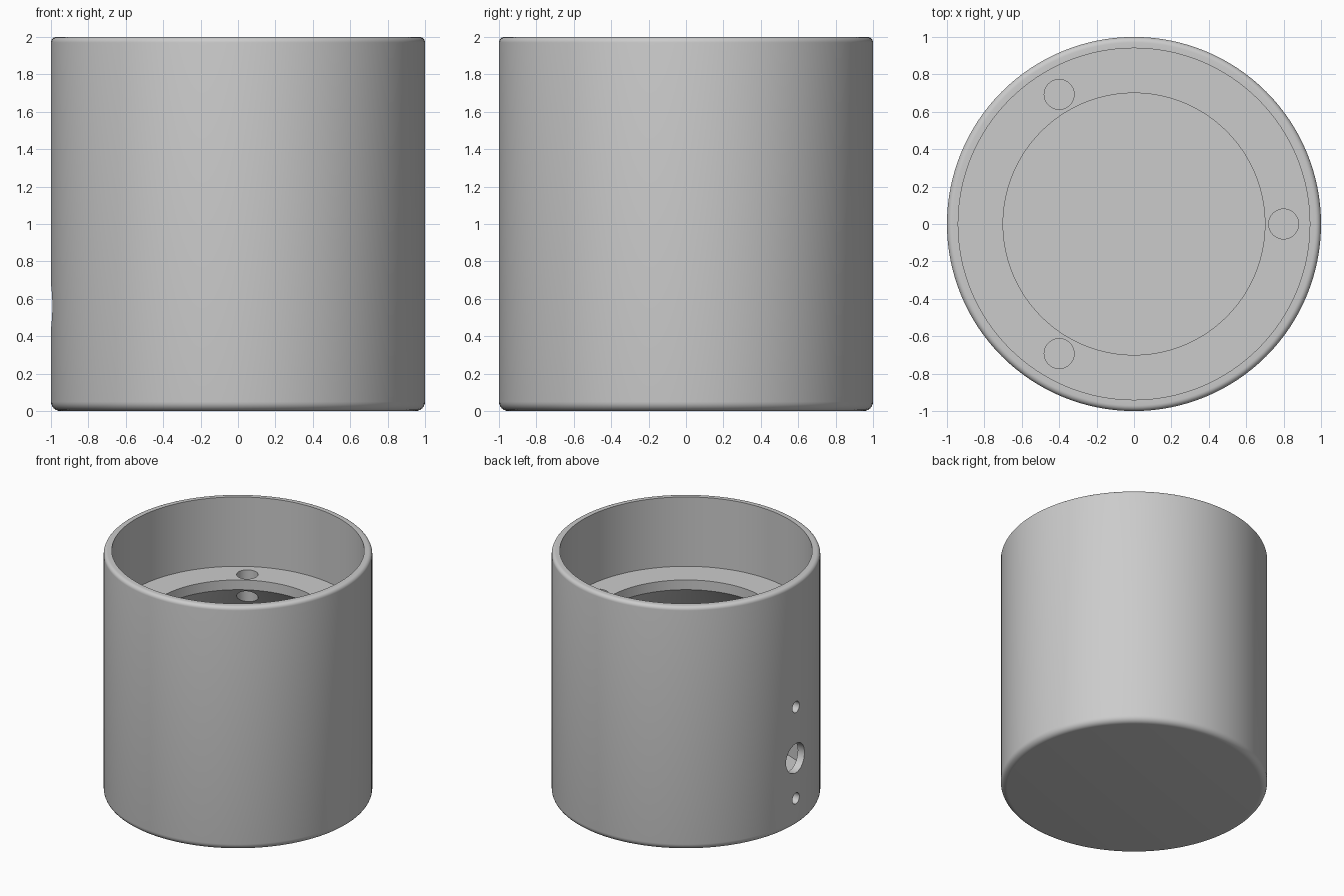
import bpy
import bmesh
import math
from mathutils import Vector

SEGMENTS = 128

cube = bpy.data.objects.get("Cube")
if cube:
    bpy.data.objects.remove(cube, do_unlink=True)

grey = bpy.data.materials.new("plain_grey")
grey.use_nodes = True
colour = (0.6, 0.6, 0.6, 1)
grey.diffuse_color = colour
grey.node_tree.nodes["Principled BSDF"].inputs["Base Color"].default_value = colour


def fillet(r, z, radius, start, steps=6):
    """Quarter-circle profile points round the centre (r, z)."""
    angles = [math.radians(start + 90 * i / steps) for i in range(steps + 1)]
    return [(r + radius * math.cos(a), z + radius * math.sin(a)) for a in angles]


def lathe(name, profile):
    bm = bmesh.new()
    rings = []
    for r, z in profile:
        if r == 0:
            rings.append([bm.verts.new((0, 0, z))] * SEGMENTS)
            continue
        rings.append([bm.verts.new((r * math.cos(a), r * math.sin(a), z))
                      for a in (math.tau * i / SEGMENTS for i in range(SEGMENTS))])
    for low, high in zip(rings, rings[1:]):
        for i in range(SEGMENTS):
            j = (i + 1) % SEGMENTS
            corners = dict.fromkeys((low[i], low[j], high[j], high[i]))
            bm.faces.new(list(corners))
    bmesh.ops.recalc_face_normals(bm, faces=bm.faces)
    mesh = bpy.data.meshes.new(name)
    bm.to_mesh(mesh)
    bm.free()
    obj = bpy.data.objects.new(name, mesh)
    bpy.context.collection.objects.link(obj)
    mesh.materials.append(grey)
    return obj


def drill(target, location, radius, depth, rotation=(0, 0, 0)):
    """Cut a round hole through the target."""
    bpy.ops.mesh.primitive_cylinder_add(vertices=48, radius=radius, depth=depth,
                                        location=location, rotation=rotation)
    cutter = bpy.context.object
    cutter.name = "hole_cutter"
    cutter.hide_render = True
    cutter.data.materials.append(grey)
    mod = target.modifiers.new("hole", 'BOOLEAN')
    mod.operation = 'DIFFERENCE'
    mod.solver = 'EXACT'
    mod.object = cutter
    bpy.context.view_layer.objects.active = target
    bpy.ops.object.modifier_apply(modifier=mod.name)
    bpy.data.objects.remove(cutter, do_unlink=True)


# Hollow housing: rounded base and rim, recessed ledge with a sloping underside
inner, opening = 0.94, 0.70
ledge_top, ledge_edge = 1.43, 1.35
profile = [(0, 0)]
profile += fillet(0.95, 0.05, 0.05, -90)
profile += fillet(0.97, 1.97, 0.03, 0)
profile += [(inner, 2), (inner, ledge_top), (opening, ledge_top),
            (opening, ledge_edge), (inner, ledge_edge - (inner - opening)),
            (inner, 0.06), (0, 0.06)]
housing = lathe("housing", profile)

# Three screw holes through the ledge
for k in range(3):
    a = math.tau * k / 3
    drill(housing, Vector((0.8 * math.cos(a), 0.8 * math.sin(a), 1.3)), 0.08, 0.6)

# Cable hole with a small screw hole above and below it, in the side wall
for z, radius in ((0.23, 0.045), (0.56, 0.12), (0.98, 0.045)):
    drill(housing, (-1, 0, z), radius, 0.3, (0, math.pi / 2, 0))

# Smooth walls with sharp edges
bpy.ops.object.select_all(action='DESELECT')
housing.select_set(True)
bpy.context.view_layer.objects.active = housing
bpy.ops.object.shade_smooth_by_angle(angle=math.radians(30))
